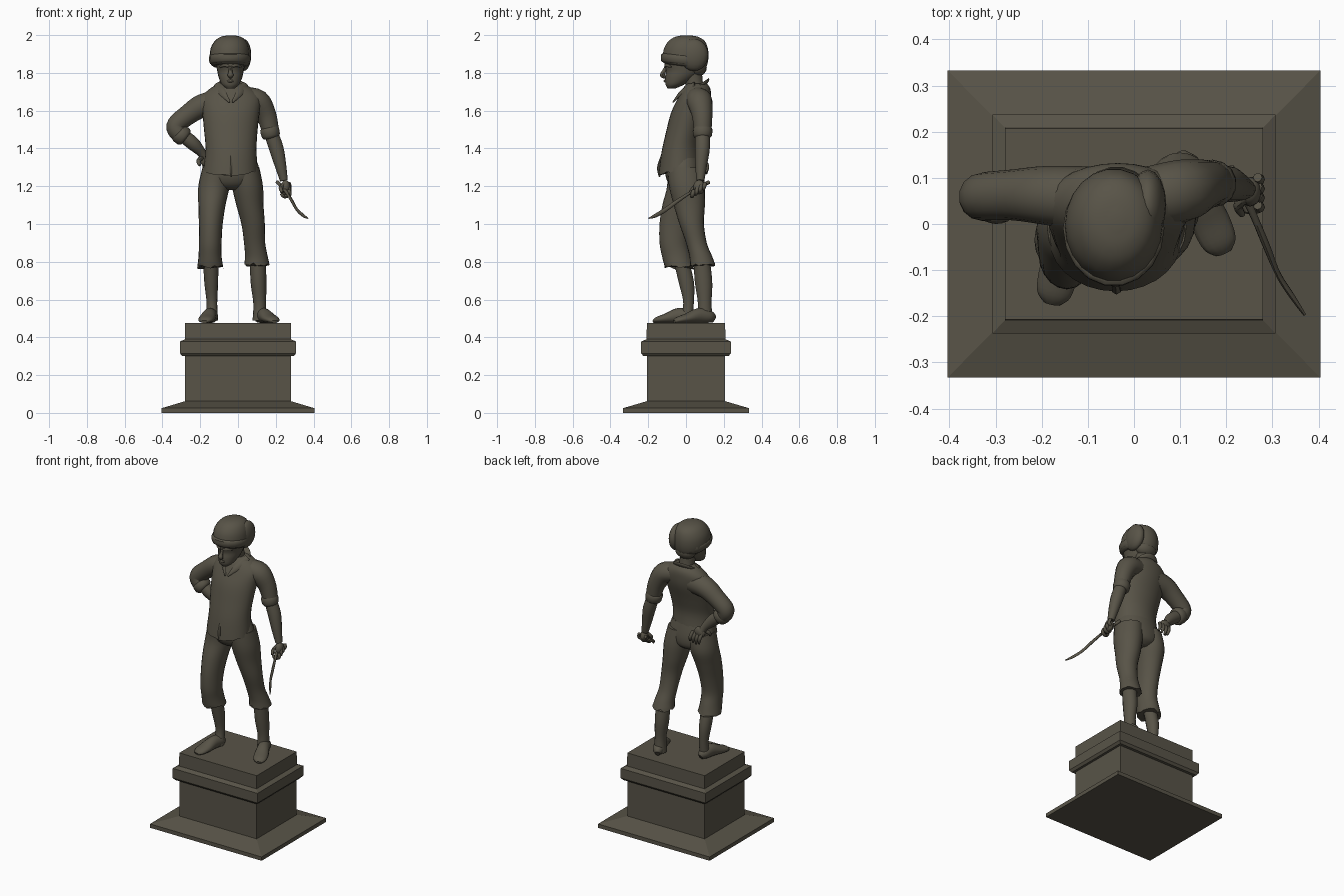
import bpy, bmesh, math, random
from mathutils import Vector

random.seed(4)
bronze = bpy.data.materials.new("dark_bronze")
bronze.diffuse_color = (0.098, 0.088, 0.064, 1)


def finish(name, bm):
    bmesh.ops.recalc_face_normals(bm, faces=bm.faces)
    me = bpy.data.meshes.new(name)
    bm.to_mesh(me)
    bm.free()
    me.materials.append(bronze)
    ob = bpy.data.objects.new(name, me)
    bpy.context.collection.objects.link(ob)
    return ob


def skin(name, loops):
    """Bridge a list of closed point loops and cap both ends."""
    bm = bmesh.new()
    rows = [[bm.verts.new(p) for p in loop] for loop in loops]
    n = len(rows[0])
    for a, b in zip(rows, rows[1:]):
        for i in range(n):
            j = (i + 1) % n
            bm.faces.new((a[i], a[j], b[j], b[i]))
    bm.faces.new(rows[0])
    bm.faces.new(rows[-1])
    return finish(name, bm)


def spline(rows, sub):
    """Catmull-Rom through rows of numbers."""
    out = []
    for i in range(len(rows) - 1):
        a, b, c, d = (rows[max(0, min(len(rows) - 1, i + k))] for k in (-1, 0, 1, 2))
        for s in range(sub):
            t = s / sub
            out.append([0.5 * (2 * q + (r - p) * t + (2 * p - 5 * q + 4 * r - w) * t * t
                               + (3 * q - p - 3 * r + w) * t ** 3)
                        for p, q, r, w in zip(a, b, c, d)])
    return out + [list(rows[-1])]


def body(name, rows, tilt=(0, 0), n=20, sub=4, ragged=0.0):
    """Level rings (cx, y_front, y_back, z, rx); tilt blends from first to last ring."""
    loops = []
    rings = spline(rows, sub)
    for k, (cx, y0, y1, z, rx) in enumerate(rings):
        f = k / (len(rings) - 1)
        tl = tilt[0] * (1 - f) + tilt[1] * f
        cy, ry = (y0 + y1) / 2, (y1 - y0) / 2
        loop = []
        for i in range(n):
            a = 2 * math.pi * i / n
            jit = random.uniform(-ragged, ragged) if k == len(rings) - 1 else 0
            dy = ry * math.sin(a)
            loop.append((cx + rx * math.cos(a), cy + dy, z + tl * dy + jit))
        loops.append(loop)
    return skin(name, loops)


def limb(name, rows, ref=(0, 1, 0), n=14, sub=4):
    """Tube along (x, y, z, r_ref, r_side); sections follow the path."""
    rings = spline([r if len(r) == 5 else r + (r[3],) for r in rows], sub)
    cs = [Vector(r[:3]) for r in rings]
    loops = []
    for k, r in enumerate(rings):
        t = (cs[min(k + 1, len(cs) - 1)] - cs[max(k - 1, 0)]).normalized()
        u = Vector(ref)
        u = (u - t * u.dot(t)).normalized()
        v = t.cross(u)
        loops.append([cs[k] + u * r[3] * math.cos(2 * math.pi * i / n)
                      + v * r[4] * math.sin(2 * math.pi * i / n) for i in range(n)])
    return skin(name, loops)


def blob(name, c, r):
    bm = bmesh.new()
    bmesh.ops.create_uvsphere(bm, u_segments=16, v_segments=10, radius=1)
    for v in bm.verts:
        v.co = Vector(c) + Vector(v.co[i] * r[i] for i in range(3))
    return finish(name, bm)


# pedestal: stepped rectangular profile
profile = [(.404, .333, 0), (.404, .333, .025), (.28, .207, .062), (.28, .207, .30), (.295, .225, .30),
           (.307, .237, .315), (.307, .237, .378), (.28, .209, .39), (.28, .207, .475)]
skin("pedestal", [[(-x, -y, z), (x, -y, z), (x, y, z), (-x, y, z)] for x, y, z in profile])

# trousers
body("trouser_seat", [(-.037, -.10, .075, 1.35, .13), (-.037, -.11, .09, 1.27, .153),
                      (-.037, -.09, .085, 1.21, .12), (-.037, -.05, .05, 1.18, .05)])
body("right_trouser_leg", [(-.11, -.10, .085, 1.30, .078), (-.127, -.10, .09, 1.2, .083), (-.138, -.125, .06, 1.1, .072),
                           (-.144, -.14, .03, 1.0, .063), (-.147, -.14, .012, .9, .060), (-.148, -.127, .027, .83, .061),
                           (-.147, -.112, .042, .77, .069)], ragged=.012)
body("left_trouser_leg", [(.035, -.10, .085, 1.30, .078), (.05, -.09, .10, 1.2, .082), (.063, -.065, .10, 1.1, .072),
                          (.08, -.035, .095, 1.0, .062), (.088, 0, .11, .9, .056), (.097, .018, .138, .83, .060),
                          (.100, .022, .155, .785, .067)], ragged=.012)

# shins and bare feet
body("right_shin", [(-.145, -.08, 0, .86, .042), (-.142, -.042, .042, .7, .037),
                    (-.138, -.015, .042, .58, .028), (-.138, -.035, .035, .49, .032)], n=14)
body("left_shin", [(.105, .035, .12, .86, .042), (.108, .045, .14, .7, .042),
                   (.115, .062, .136, .58, .034), (.113, .055, .143, .49, .036)], n=14)
for name, heel, toe in (("right_foot", (-.133, .04), (-.178, -.172)), ("left_foot", (.103, .148), (.195, -.062))):
    rows = []
    for t, h, w in ((0, .02, .016), (.12, .034, .034), (.38, .04, .036), (.68, .026, .043), (.9, .017, .038), (1, .008, .018)):
        rows.append((heel[0] + (toe[0] - heel[0]) * t, heel[1] + (toe[1] - heel[1]) * t, .475 + h, h, w))
    limb(name, rows, ref=(0, 0, 1))

# shirt, collar and front opening
body("shirt", [(-.037, .005, .11, 1.745, .062), (-.036, -.02, .128, 1.715, .115), (-.035, -.045, .132, 1.67, .155),
               (-.037, -.08, .125, 1.6, .152), (-.038, -.107, .095, 1.5, .142), (-.037, -.13, .072, 1.4, .135),
               (-.04, -.146, .078, 1.29, .143)], tilt=(0, .27), n=28, ragged=.005)
limb("shirt_placket", [(-.04, -.128, 1.36, .006), (-.038, -.142, 1.30, .011), (-.035, -.14, 1.25, .004)], n=6)
body("collar", [(-.038, -.025, .10, 1.69, .066), (-.038, -.03, .122, 1.708, .08),
                (-.038, -.022, .122, 1.725, .078), (-.038, -.01, .105, 1.72, .062)], tilt=(.6, .7), n=18, sub=2)
for s in (-1, 1):
    limb("collar_lapel", [(-.037 + s * .075, .045, 1.742, .006, .018), (-.037 + s * .048, -.022, 1.70, .006, .020),
                          (-.037 + s * .008, -.068, 1.645, .004, .005)], n=8)

# right arm, bent with the hand on the hip
limb("right_sleeve", [(-.10, .055, 1.64, .07), (-.19, .062, 1.625, .064), (-.265, .063, 1.578, .055), (-.325, .06, 1.527, .052),
                      (-.322, .056, 1.492, .05), (-.29, .053, 1.463, .046)])
limb("right_sleeve_cuff", [(-.318, .055, 1.488, .042), (-.31, .055, 1.48, .053),
                           (-.285, .053, 1.46, .052), (-.276, .053, 1.453, .040)], sub=2)
limb("right_forearm", [(-.30, .055, 1.475, .036), (-.24, .06, 1.427, .037), (-.195, .078, 1.38, .025), (-.178, .088, 1.352, .022)])
blob("right_palm", (-.165, .092, 1.34), (.038, .02, .036))
for i in range(4):
    x = -.185 + i * .022
    limb("right_finger", [(x, .095, 1.34, .010), (x + .008, .112, 1.305, .011), (x + .016, .106, 1.265 + .005 * abs(i - 1), .006)],
         n=8, ref=(1, 0, 0))
limb("right_thumb", [(-.18, .08, 1.36, .012), (-.208, .06, 1.335, .012), (-.203, .04, 1.31, .007)], n=8)

# left arm, hanging and holding a knife
limb("left_sleeve", [(.04, .06, 1.665, .066, .06), (.105, .072, 1.648, .068, .065), (.148, .085, 1.58, .055),
                     (.168, .088, 1.51, .048), (.173, .087, 1.475, .045)])
limb("left_sleeve_cuff", [(.163, .088, 1.515, .040), (.166, .088, 1.505, .051),
                          (.174, .087, 1.468, .050), (.177, .087, 1.455, .038)], sub=2)
limb("left_forearm", [(.175, .087, 1.48, .038), (.203, .087, 1.40, .039), (.225, .08, 1.31, .031), (.243, .076, 1.23, .021)])
blob("left_palm", (.252, .07, 1.195), (.024, .032, .038))
for i in range(4):
    y = .035 + i * .02
    z = 1.15 + i * .013
    limb("left_finger", [(.268, y + .006, z + .03, .010), (.272, y, z + .005, .011), (.245, y - .004, z - .005, .009),
                         (.228, y, z + .01, .007)], n=8)
limb("left_thumb", [(.245, .06, 1.215, .012), (.226, .04, 1.19, .011), (.235, .02, 1.168, .007)], n=8)
limb("knife", [(.208, .122, 1.222, .010), (.24, .06, 1.188, .009), (.263, .01, 1.158, .008), (.288, -.05, 1.118, .008, .01),
               (.313, -.11, 1.075, .006, .011), (.345, -.16, 1.045, .006, .010), (.37, -.197, 1.03, .003)], n=8, ref=(1, 0, 0))

# neck and head
body("neck", [(-.038, .005, .11, 1.69, .055), (-.038, -.005, .092, 1.74, .046), (-.039, -.03, .085, 1.82, .05)], n=14)
body("head", [(-.04, -.097, -.055, 1.718, .022), (-.04, -.108, -.01, 1.738, .046), (-.04, -.110, .05, 1.775, .062),
              (-.04, -.106, .085, 1.81, .070), (-.04, -.114, .098, 1.85, .077), (-.04, -.10, .098, 1.90, .08)])
limb("nose", [(-.04, -.104, 1.835, .007), (-.04, -.118, 1.805, .011, .011), (-.04, -.124, 1.787, .013, .016),
              (-.04, -.108, 1.774, .006)], n=8, ref=(0, 1, 0))
limb("mouth", [(-.066, -.09, 1.755, .004), (-.04, -.112, 1.757, .007), (-.014, -.09, 1.755, .004)], n=8, ref=(0, 0, 1))
for s in (-1, 1):
    limb("brow", [(-.04 + s * .008, -.108, 1.835, .008), (-.04 + s * .03, -.102, 1.84, .009),
                  (-.04 + s * .055, -.078, 1.832, .005)], n=8, ref=(0, 0, 1))

# wrapped cap with a hanging fold
body("cap", [(-.043, -.108, .098, 1.835, .090), (-.043, -.126, .112, 1.85, .103), (-.044, -.124, .12, 1.89, .106),
             (-.043, -.112, .117, 1.935, .100), (-.04, -.085, .10, 1.972, .080), (-.038, -.05, .065, 1.992, .05),
             (-.036, -.01, .02, 1.999, .012)], tilt=(-.12, 0), n=22)
body("cap_band", [(-.044, -.122, .10, 1.846, .098), (-.044, -.134, .112, 1.853, .107),
                  (-.044, -.134, .115, 1.885, .110), (-.044, -.12, .11, 1.893, .10)], tilt=(-.1, -.1), n=18, sub=2)
blob("cap_fold", (.03, .042, 1.895), (.04, .076, .085))
blob("back_hair", (-.04, .06, 1.83), (.07, .05, .05))

# smooth shading with crisp edges kept
for ob in bpy.data.objects:
    ob.select_set(True)
bpy.context.view_layer.objects.active = bpy.data.objects["pedestal"]
bpy.ops.object.shade_smooth_by_angle(angle=math.radians(45))
for p in bpy.data.objects["pedestal"].data.polygons:
    p.use_smooth = False
